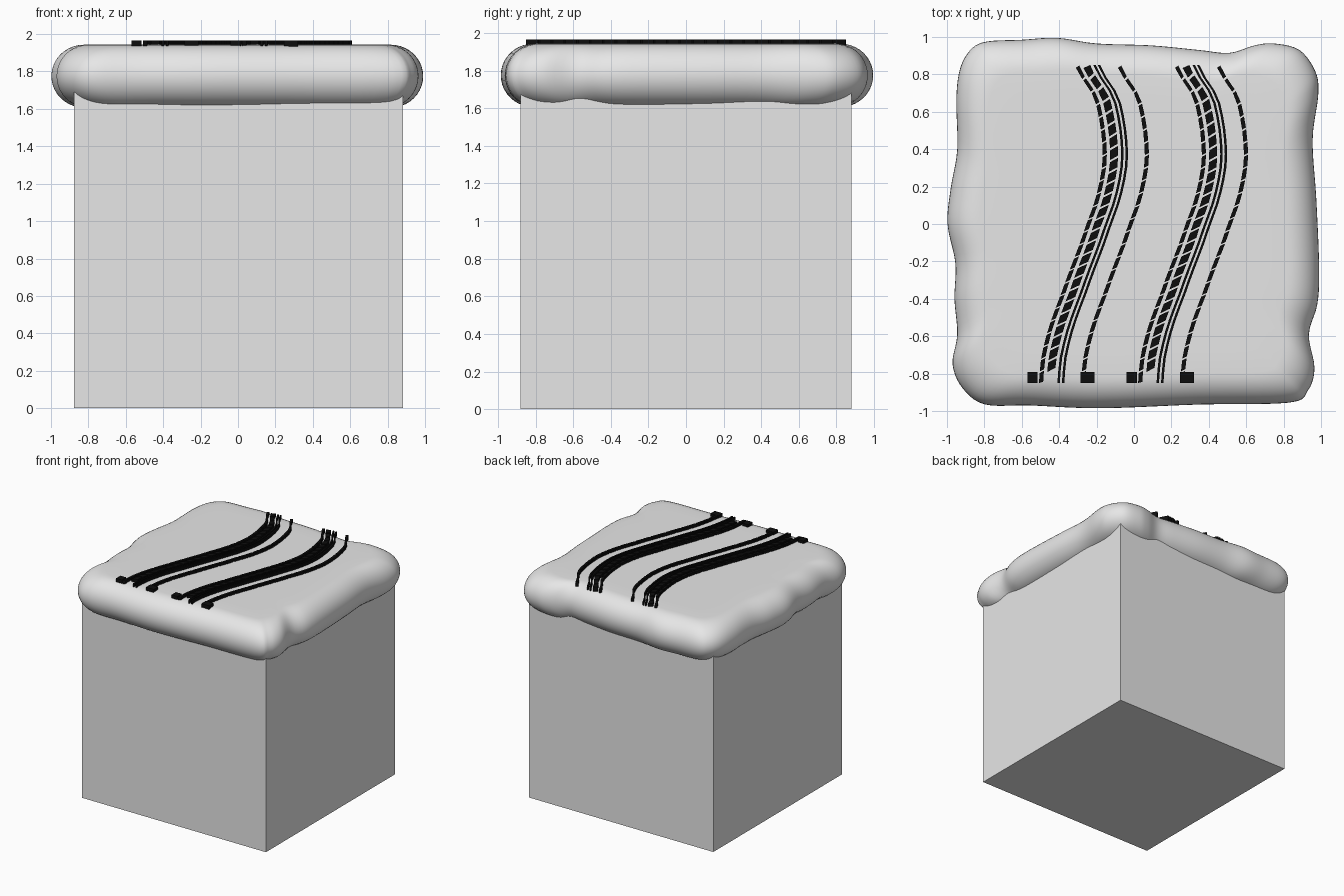
import bpy, bmesh, math
from mathutils import Vector

if "Cube" in bpy.data.objects:
    bpy.data.objects.remove(bpy.data.objects["Cube"])


def material(name, rgb):
    m = bpy.data.materials.new(name)
    m.diffuse_color = (*rgb, 1)
    m.use_nodes = True
    m.node_tree.nodes["Principled BSDF"].inputs["Base Color"].default_value = m.diffuse_color
    return m


PALE = material("pale grey", (0.8, 0.8, 0.8))
BLACK = material("black", (0.004, 0.004, 0.004))


def finish(bm, name, mat):
    bmesh.ops.recalc_face_normals(bm, faces=bm.faces)
    me = bpy.data.meshes.new(name)
    bm.to_mesh(me)
    bm.free()
    me.materials.append(mat)
    ob = bpy.data.objects.new(name, me)
    bpy.context.collection.objects.link(ob)
    return ob


def catmull(p0, p1, p2, p3, t):
    return 0.5 * (2 * p1 + (p2 - p0) * t + (2 * p0 - 5 * p1 + 4 * p2 - p3) * t * t
                  + (3 * p1 - p0 - 3 * p2 + p3) * t ** 3)


# ground block
bm = bmesh.new()
bmesh.ops.create_cube(bm, size=1.76)
bmesh.ops.translate(bm, verts=bm.verts, vec=(0.003, 0, 0.88))
finish(bm, "ground_block", PALE)

# puffy snow layer: wavy outline swept through a half-round edge profile
outline = [(-.79, .975), (-.6, .985), (-.41, .995), (-.2, .965), (.09, .955), (.35, .93),
           (.51, .915), (.645, .955), (.75, .965), (.885, .93), (.97, .815), (.985, .69),
           (.955, .45), (.975, .13), (.99, -.24), (.98, -.43), (.935, -.59), (.965, -.77),
           (.93, -.89), (.83, -.955), (.35, -.965), (-.18, -.985), (-.555, -.97),
           (-.795, -.965), (-.915, -.88), (-.97, -.75), (-.945, -.59), (-.96, -.4),
           (-.955, -.21), (-.997, 0), (-.98, .19), (-.945, .4), (-.95, .67), (-.93, .83),
           (-.875, .93)]
pts = [Vector(p) for p in outline]
n = len(pts)
loop = [catmull(pts[i - 1], pts[i], pts[(i + 1) % n], pts[(i + 2) % n], k / 5)
        for i in range(n) for k in range(5)]
R, ZC = 0.168, 1.775
rings = []
for k in range(21):
    a = math.radians(-90 + 9 * k)
    rings.append((1 - R * (1 - math.cos(a)) / 0.965, ZC + R * math.sin(a)))
rings += [(s, ZC + R) for s in (0.7, 0.5, 0.25)]
bm = bmesh.new()
rows = [[bm.verts.new((p.x * s, p.y * s, z)) for p in loop] for s, z in rings]
m = len(loop)
for lo, hi in zip(rows, rows[1:]):
    for i in range(m):
        bm.faces.new((lo[i], lo[(i + 1) % m], hi[(i + 1) % m], hi[i]))
bm.faces.new(rows[0])
centre = bm.verts.new((0, 0, ZC + R))
for i in range(m):
    bm.faces.new((rows[-1][i], rows[-1][(i + 1) % m], centre))
for f in bm.faces:
    f.smooth = True
finish(bm, "snow_layer", PALE)

# tyre tracks: S-shaped path as x over y, cut into slanted tread blocks
path = [(-.85, -.272), (-.64, -.243), (-.35, -.145), (0, -.02), (.21, .048),
        (.4, .068), (.67, .025), (.85, -.08)]


def track_x(y):
    last = len(path) - 1
    i = max(j for j in range(last) if y >= path[j][0] or j == 0)
    t = (y - path[i][0]) / (path[i + 1][0] - path[i][0])
    x = [path[min(max(i + d, 0), last)][1] for d in (-1, 0, 1, 2)]
    return catmull(*x, t)


Z0, Z1 = 1.925, 1.966


def prism(bm, quad):
    lo = [bm.verts.new((x, y, Z0)) for x, y in quad]
    hi = [bm.verts.new((x, y, Z1)) for x, y in quad]
    bm.faces.new(lo)
    bm.faces.new(hi)
    for i in range(4):
        j = (i + 1) % 4
        bm.faces.new((lo[i], lo[j], hi[j], hi[i]))


def strip(bm, offset, width, start, pitch, gap, slant):
    y = start
    while y < 0.85:
        end = min(y + pitch - gap, 0.85)
        quad = []
        for side, yy in ((-1, y), (1, y), (1, end), (-1, end)):
            yy = min(max(yy + side * slant, -0.85), 0.85)
            quad.append((track_x(yy) + offset + side * width / 2, yy))
        prism(bm, quad)
        y += pitch


for name, shift in (("left_track", 0), ("right_track", 0.53)):
    bm = bmesh.new()
    strip(bm, shift - 0.225, 0.022, -0.85, 0.068, 0.009, 0.006)
    strip(bm, shift - 0.175, 0.042, -0.78, 0.063, 0.012, 0.012)
    for off in (-0.131, -0.107):
        strip(bm, shift + off, 0.013, -0.85, 0.068, 0.0, 0)
    strip(bm, shift, 0.022, -0.85, 0.068, 0.009, 0.006)
    # end blocks beside the outer rows
    for x0, x1 in ((-0.57, -0.515), (-0.285, -0.21)):
        prism(bm, [(x0 + shift, -0.85), (x1 + shift, -0.85),
                   (x1 + shift, -0.79), (x0 + shift, -0.79)])
    finish(bm, name, BLACK)
